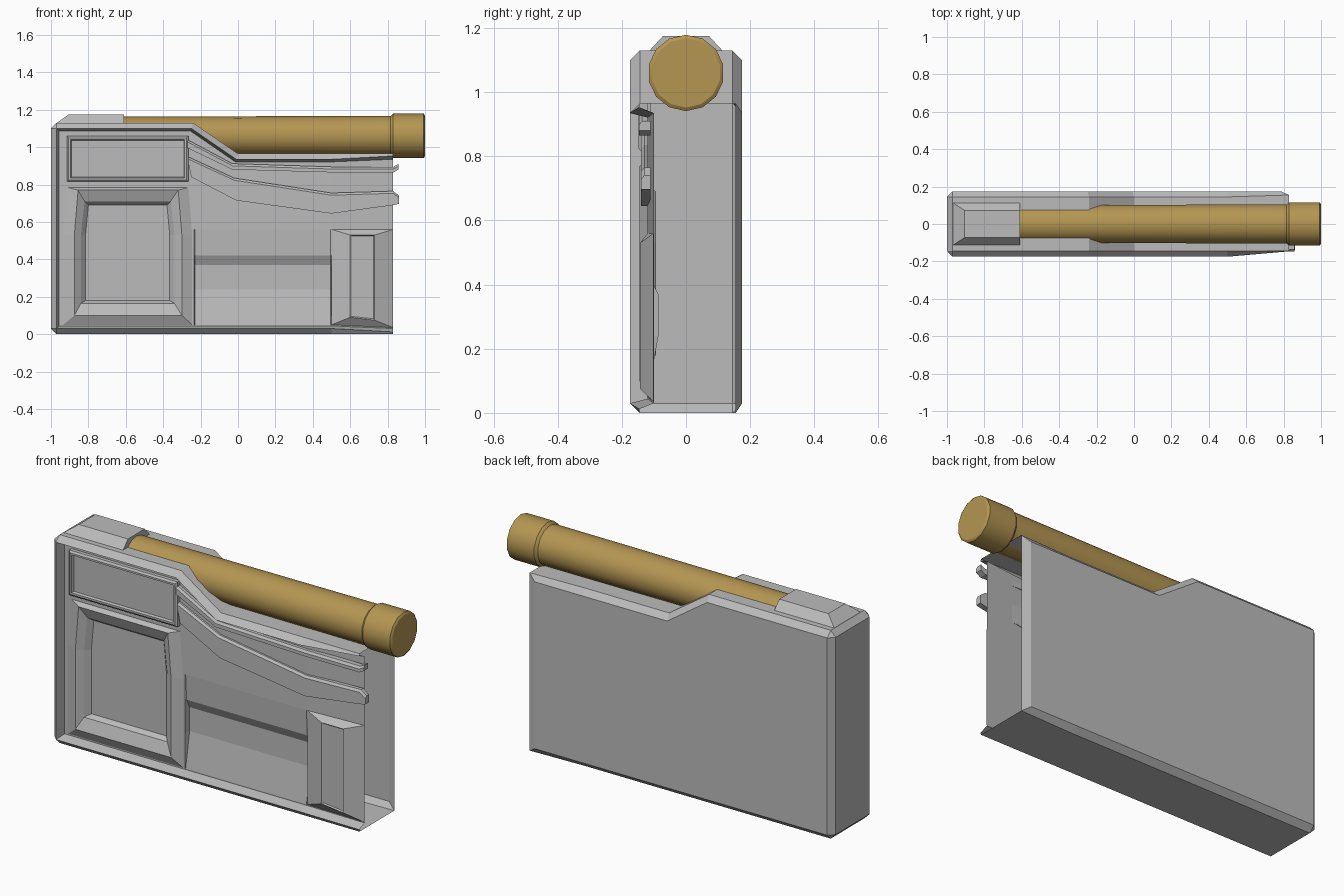
import bpy, bmesh, math

if "Cube" in bpy.data.objects:
    bpy.data.objects.remove(bpy.data.objects["Cube"])


def material(name, colour):
    m = bpy.data.materials.new(name)
    m.diffuse_color = (*colour, 1)
    m.use_nodes = True
    m.node_tree.nodes["Principled BSDF"].inputs["Base Color"].default_value = m.diffuse_color
    return m


gold = material("gold", (0.46, 0.305, 0.085))
grey = material("grey", (0.5, 0.5, 0.5))


def finish(name, bm, mat=grey):
    bmesh.ops.remove_doubles(bm, verts=bm.verts, dist=0.0005)
    bmesh.ops.recalc_face_normals(bm, faces=bm.faces)
    me = bpy.data.meshes.new(name)
    bm.to_mesh(me)
    bm.free()
    ob = bpy.data.objects.new(name, me)
    bpy.context.collection.objects.link(ob)
    me.materials.append(mat)
    return ob


def loop(bm, pts, y):
    return [bm.verts.new((x, y, z)) for x, z in pts]


def bridge(bm, a, b, closed=True):
    n = len(a)
    for i in range(n if closed else n - 1):
        j = (i + 1) % n
        bm.faces.new((a[i], a[j], b[j], b[i]))


def stack(bm, layers):
    """Nested closed loops [(points, y)], the last one filled."""
    rings = [loop(bm, p, y) for p, y in layers]
    for a, b in zip(rings, rings[1:]):
        bridge(bm, a, b)
    bm.faces.new(rings[-1])
    return rings


def rect(x0, x1, z0, z1):
    return [(x0, z0), (x0, z1), (x1, z1), (x1, z0)]


def hexa(x0, x1, z0, zm, z1, t):
    return [(x0, z0), (x0, zm), (x0 + t, z1), (x1 - t, z1), (x1, zm), (x1, z0)]


def outline(d, end=0.83, d_end=None):
    """Case silhouette inset by d, open at the right-hand end."""
    e = d if d_end is None else d_end
    m = max(d, 0.03)
    return [(end, e), (0.5, d), (-1 + m, d), (-1 + d, m), (-1 + d, 1.13 - m),
            (-1 + m, 1.13 - d), (-0.24 - .32 * d, 1.13 - d), (-.32 * d, .965 - d),
            (0.5, .965 - d), (end, .965 - e)]


# Case shell: bevelled back, side walls, front rim that fades out to the right
PY = -0.12
bm = bmesh.new()
back = loop(bm, outline(.03, .785), .175)
wall_b = loop(bm, outline(0), .145)
wall_b[0].co.y = wall_b[-1].co.y = .155
wall_f = loop(bm, outline(0), -.144)
rim = loop(bm, outline(.03, .83, .012), -.175)
rim[0].co.y = rim[-1].co.y = -.146
panel = loop(bm, outline(.044, .83, .03), PY)
panel[0].co.y = panel[-1].co.y = -.10
for a, b in ((back, wall_b), (wall_b, wall_f), (wall_f, rim), (rim, panel)):
    bridge(bm, a, b, closed=False)
bm.faces.new(back)
bm.faces.new((back[0], back[-1], wall_b[-1], wall_b[0]))

# Raised window frame with sunken pane
win = stack(bm, [(hexa(-.935, -.245, .05, .53, .785, .02), PY),
                 (hexa(-.875, -.30, .10, .53, .77, .02), -.145),
                 (hexa(-.84, -.34, .165, .53, .71, .02), -.12),
                 (hexa(-.815, -.365, .18, .53, .69, .015), -.093)])

# Stepped trough in the middle
prof = [(.56, PY), (.42, -.112), (.37, -.086), (.24, -.086), (.05, PY)]
left_in, right_in, left_out, right_out = [], [], [], []
for z, y in prof:
    left_in.append(bm.verts.new((-.23, y, z)))
    right_in.append(bm.verts.new((.495, y, z)))
    left_out.append(bm.verts.new((-.235, PY, z)))
    right_out.append(bm.verts.new((.5, PY, z)))
bridge(bm, left_in, right_in, closed=False)
bridge(bm, left_in, left_out, closed=False)
bridge(bm, right_in, right_out, closed=False)
trough = left_out + [left_in[-1], right_in[-1]] + right_out[::-1] + [right_in[0], left_in[0]]


# Front panel, filled around the window and the trough
def edges_of(vs):
    return [bm.edges.get((a, b)) or bm.edges.new((a, b)) for a, b in zip(vs, vs[1:] + vs[:1])]


clean = [v for i, v in enumerate(panel)
         if i == 0 or (v.co - panel[i - 1].co).length > 0.0005]
border = edges_of(clean) + edges_of(win[0]) + edges_of(trough)
res = bmesh.ops.triangle_fill(bm, edges=border, use_beauty=True, normal=(0, -1, 0))
fill = [g for g in res["geom"] if isinstance(g, bmesh.types.BMEdge)]
bmesh.ops.dissolve_limit(bm, angle_limit=0.002, verts=[], edges=fill)
finish("case_shell", bm)

# Raised block at the lower right, with a shallow slot
bm = bmesh.new()
rings = stack(bm, [([(.5, .05), (.5, .56), (.83, .56), (.83, .035)], PY),
                   ([(.6, .09), (.6, .53), (.73, .53), (.73, .075)], -.143),
                   ([(.61, .095), (.61, .525), (.725, .525), (.725, .082)], -.137)])
rings[0][2].co.y = rings[0][3].co.y = -.102
finish("side_block", bm)

# Display frame at the upper left
bm = bmesh.new()
stack(bm, [(rect(-.915, -.265, .815, 1.06), PY),
           (rect(-.915, -.265, .815, 1.06), -.14),
           (rect(-.905, -.275, .825, 1.05), -.148),
           (rect(-.895, -.285, .835, 1.04), -.148),
           (rect(-.89, -.29, .84, 1.035), -.135)])
finish("display_frame", bm)


# Two bent straps running to the right-hand end
def strap(name, top, bottom, y, lip):
    bm = bmesh.new()
    inner = [(x, z - lip) for x, z in top]
    rows = [loop(bm, top, PY + .01), loop(bm, top, y + .01), loop(bm, inner, y),
            loop(bm, bottom, y), loop(bm, bottom, PY + .01)]
    for a, b in zip(rows, rows[1:] + rows[:1]):
        bridge(bm, a, b, closed=False)
    for k in (0, -1):
        bm.faces.new([r[k] for r in rows])
    finish(name, bm)


strap("upper_strap",
      [(-.27, 1.04), (-.03, .912), (.5, .895), (.83, .895), (.858, .91)],
      [(-.27, .995), (-.03, .88), (.5, .865), (.83, .865), (.858, .88)], -.147, .012)
strap("lower_strap",
      [(-.27, .95), (-.02, .835), (.5, .755), (.83, .765), (.862, .74)],
      [(-.25, .84), (-.01, .715), (.5, .645), (.83, .69), (.862, .697)], -.14, .012)

# Tapered cover on top holding the tube
bm = bmesh.new()
low = [bm.verts.new((x, y, 1.125)) for x, y in ((-.975, -.118), (-.61, -.118), (-.61, .118), (-.975, .118))]
top = [bm.verts.new((x, y, 1.175)) for x, y in ((-.905, -.072), (-.61, -.072), (-.61, .072), (-.905, .072))]
bridge(bm, low, top)
bm.faces.new(top)
bm.faces.new(low)
finish("tube_cover", bm)


# Turned parts along x: (x, radius) profile
def turned(name, profile, sides=14):
    bm = bmesh.new()
    rings = [[bm.verts.new((x, r * math.sin(2 * math.pi * i / sides),
                            1.06 + r * math.cos(2 * math.pi * i / sides)))
              for i in range(sides)] for x, r in profile]
    for a, b in zip(rings, rings[1:]):
        bridge(bm, a, b)
    bm.faces.new(rings[0])
    bm.faces.new(rings[-1])
    ob = finish(name, bm, gold)
    bpy.context.view_layer.objects.active = ob
    ob.select_set(True)
    bpy.ops.object.shade_smooth_by_angle(angle=math.radians(32))
    ob.select_set(False)


turned("tube", [(-.7, .103), (.825, .107)])
turned("tube_cap", [(.815, .106), (.83, .119), (.993, .119), (1.0, .108)])
